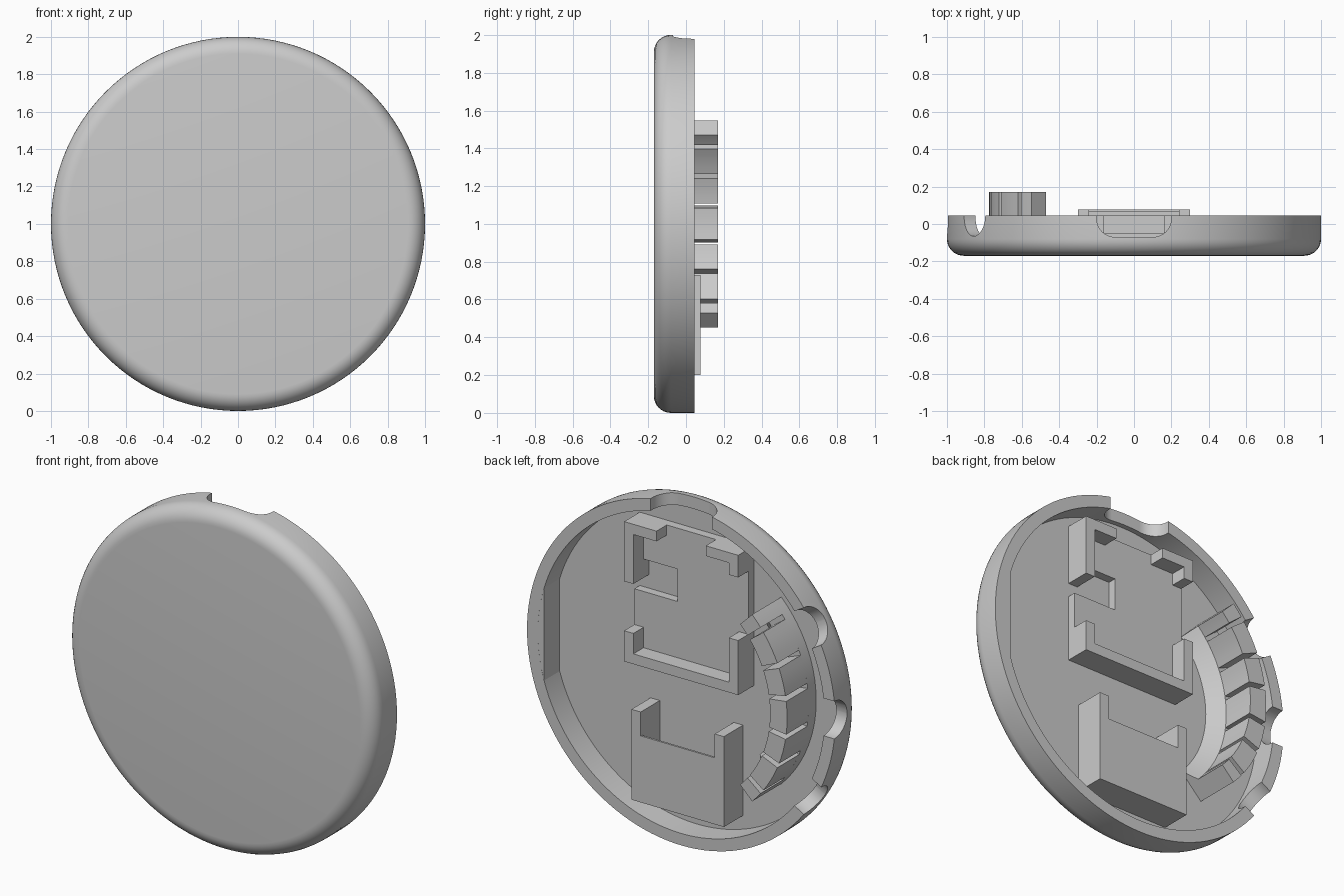
import bpy, bmesh
from math import sin, cos, pi, radians, sqrt, asin
from mathutils import Matrix, Vector

cube = bpy.data.objects.get("Cube")
if cube:
    bpy.data.objects.remove(cube)

grey = bpy.data.materials.new("light_grey")
grey.use_nodes = True
colour = (0.6, 0.6, 0.6, 1)
grey.diffuse_color = colour
grey.node_tree.nodes["Principled BSDF"].inputs["Base Color"].default_value = colour

FLOOR, RIM, INNER = -0.1, 0.045, 0.93
SUNK = FLOOR - 0.01          # parts reach slightly into the floor
AXIS = Vector((0, 0, 1))     # disc centre


def finish(bm, name):
    bmesh.ops.recalc_face_normals(bm, faces=bm.faces)
    mesh = bpy.data.meshes.new(name)
    bm.to_mesh(mesh)
    bm.free()
    mesh.materials.append(grey)
    obj = bpy.data.objects.new(name, mesh)
    bpy.context.collection.objects.link(obj)
    return obj


def loft(name, lower, upper):
    """Solid between two matching outlines."""
    bm = bmesh.new()
    a = [bm.verts.new(p) for p in lower]
    b = [bm.verts.new(p) for p in upper]
    bm.faces.new(a)
    bm.faces.new(b)
    for i in range(len(a)):
        j = (i + 1) % len(a)
        bm.faces.new((a[i], a[j], b[j], b[i]))
    return finish(bm, name)


def prism(name, outline, y0, y1):
    """Extrude an x, z outline along y."""
    return loft(name, [(x, y0, z) for x, z in outline], [(x, y1, z) for x, z in outline])


def box(name, x0, x1, z0, z1, y0, y1):
    return prism(name, [(x0, z0), (x1, z0), (x1, z1), (x0, z1)], y0, y1)


def sector(name, a0, a1, y0, y1, r_low, r_high, r_out, steps):
    """Ring segment on the -x side, its inner radius changing with height."""
    angles = [radians(a0 + (a1 - a0) * i / steps) for i in range(steps + 1)]

    def ring(y, r):
        return ([(-r * cos(a), y, 1 + r * sin(a)) for a in angles]
                + [(-r_out * cos(a), y, 1 + r_out * sin(a)) for a in reversed(angles)])
    return loft(name, ring(y0, r_low), ring(y1, r_high))


def smooth(obj):
    bpy.ops.object.select_all(action="DESELECT")
    obj.select_set(True)
    bpy.context.view_layer.objects.active = obj
    bpy.ops.object.shade_smooth_by_angle(angle=radians(30))


# Round shell: revolved cup with a rounded front edge
EDGE = 0.09
profile = [(0, -0.17)]
profile += [(1 - EDGE + EDGE * sin(t), -0.17 + EDGE - EDGE * cos(t))
            for t in (pi / 2 * i / 8 for i in range(9))]
profile += [(1, RIM), (INNER, RIM), (INNER, FLOOR), (0, FLOOR)]
bm = bmesh.new()
verts = [bm.verts.new((r, y, 1)) for r, y in profile]
edges = [bm.edges.new(pair) for pair in zip(verts, verts[1:])]
bmesh.ops.spin(bm, geom=verts + edges, cent=AXIS, axis=(0, 1, 0), angle=2 * pi, steps=128)
bmesh.ops.remove_doubles(bm, verts=bm.verts, dist=0.0005)
shell = finish(bm, "round_shell")


# U-shaped notches through the rim
def notch(angle, half, corner, depth):
    bottom = RIM - depth
    right = [(half - corner + corner * cos(t), bottom + corner - corner * sin(t))
             for t in (pi / 2 * i / 10 for i in range(11))]
    outline = [(half, 0.1)] + right
    outline += [(-u, y) for u, y in reversed(outline) if u > 0.001]
    cutter = loft("notch_cutter", [(u, y, 0.86) for u, y in outline],
                  [(u, y, 1.1) for u, y in outline])
    cutter.data.transform(Matrix.Translation(AXIS) @ Matrix.Rotation(radians(angle), 4, "Y"))
    cutter.hide_render = True
    bpy.context.view_layer.objects.active = shell
    mod = shell.modifiers.new("notch", "BOOLEAN")
    mod.operation = "DIFFERENCE"
    mod.solver = "EXACT"
    mod.object = cutter
    bpy.ops.object.modifier_apply(modifier=mod.name)
    bpy.data.objects.remove(cutter)


notch(0, 0.2, 0.1, 0.115)
for side_angle in (-59, -90, -121):
    notch(side_angle, 0.11, 0.109, 0.11)
smooth(shell)

# Flat inside the left of the rim
FLAT = 0.88
span = asin(sqrt(INNER ** 2 - FLAT ** 2) / INNER)
arc = [span * (i / 6 - 1) for i in range(13)]
prism("rim_flat", [((INNER + 0.01) * cos(a), 1 + (INNER + 0.01) * sin(a)) for a in arc],
      SUNK, RIM - 0.0005)

# Upper holder: raised pad with a slot open to the left
W, T, LOW, HIGH, PAD = 0.37, 0.06, 0.98, 1.80, -0.05
prism("holder_pad", [(-W, LOW), (W, LOW), (W, 1.37), (0.09, 1.37), (0.09, 1.56),
                     (W, 1.56), (W, HIGH), (-W, HIGH)], SUNK, PAD)

# Upper holder: walls standing round the pad
prism("holder_lower_wall", [(-W, LOW), (W, LOW), (W, 1.16), (W - T, 1.16), (W - T, LOW + T),
                            (T - W, LOW + T), (T - W, 1.30), (-W, 1.30)], SUNK, RIM)
for name, side, foot in (("holder_left_hook", 1, 1.45), ("holder_right_hook", -1, 1.67)):
    hook = [(W, foot), (W, HIGH), (0.16, HIGH), (0.16, HIGH - T), (W - T, HIGH - T), (W - T, foot)]
    prism(name, [(side * x, z) for x, z in hook], SUNK, RIM)

# Lower holder: pocket open at the top between two prongs
BACK = 0.077
prism("pocket_walls", [(-0.3, 0.2), (0.3, 0.2), (0.3, 0.73), (0.24, 0.73), (0.24, 0.26),
                       (-0.24, 0.26), (-0.24, 0.73), (-0.3, 0.73)], SUNK, BACK)
box("pocket_cover", -0.25, 0.25, 0.25, 0.59, BACK - 0.012, BACK)

# Curved clip: sloped base and seven fingers
smooth(sector("clip_base", -45, 45, SUNK, -0.03, 0.57, 0.665, 0.775, 30))
gaps = (8.3, 22.2, 37.8)
cuts = [-45] + [-g for g in reversed(gaps)] + list(gaps) + [45]
for i, (start, end) in enumerate(zip(cuts, cuts[1:])):
    a0 = start + (1.1 if i > 0 else 0)
    a1 = end - (1.1 if i < 6 else 0)
    smooth(sector(f"clip_finger_{i + 1}", a0, a1, -0.035, 0.17, 0.665, 0.665, 0.775, 4))
